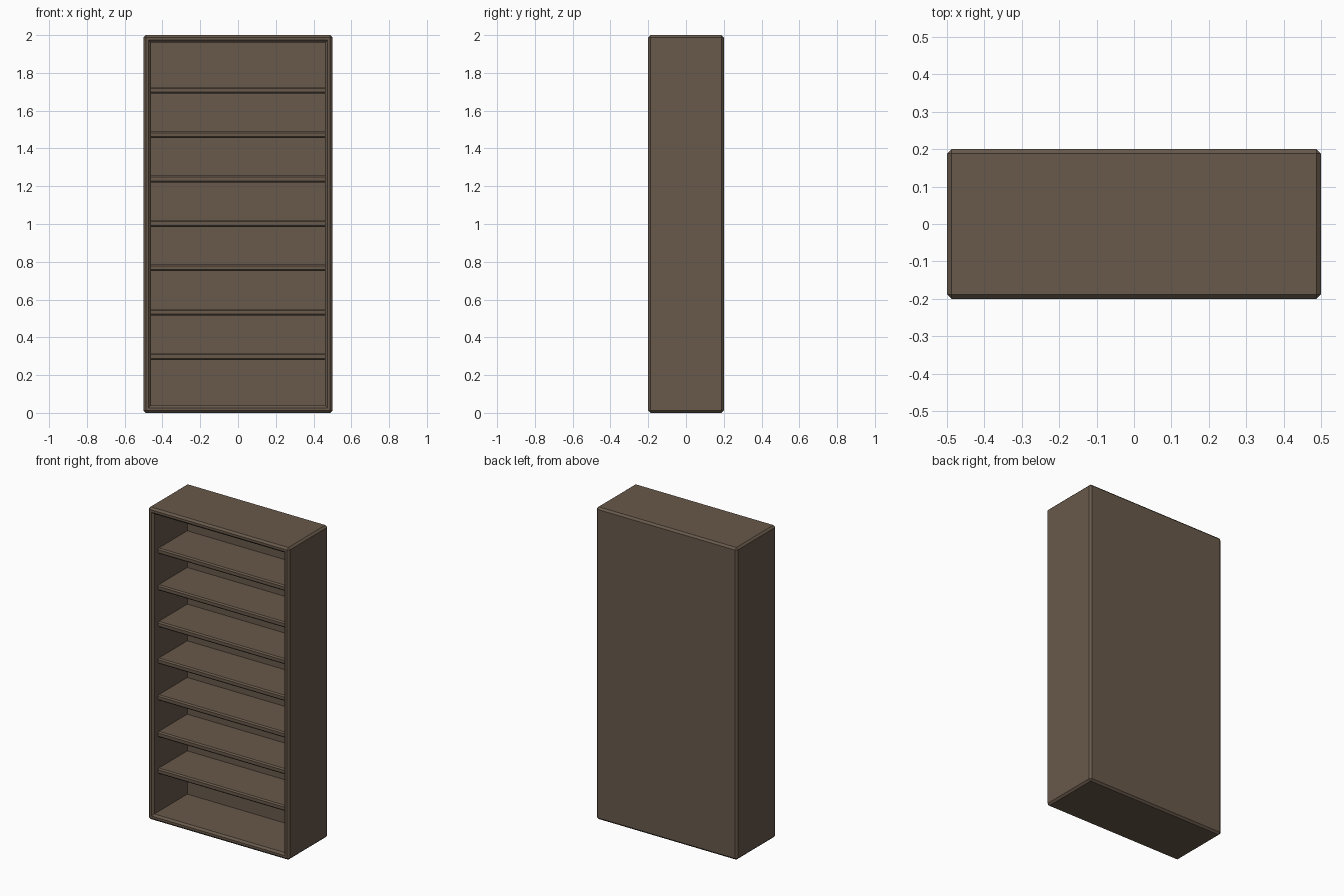
import bpy
import bmesh

if "Cube" in bpy.data.objects:
    bpy.data.objects.remove(bpy.data.objects["Cube"])

W, D, H = 1.0, 0.4, 2.0      # outer size
WALL = 0.055                 # panel thickness
BEVEL = 0.012
SHELVES, PITCH, THICK = 7, 0.235, 0.036

wood = bpy.data.materials.new("dark brown wood")
wood.use_nodes = True
colour = (0.138, 0.1, 0.07, 1)
wood.diffuse_color = colour
wood.node_tree.nodes["Principled BSDF"].inputs["Base Color"].default_value = colour


def box(bm, size, centre):
    verts = bmesh.ops.create_cube(bm, size=1)["verts"]
    bmesh.ops.scale(bm, vec=size, verts=verts)
    bmesh.ops.translate(bm, vec=centre, verts=verts)


def finish(name, bm, width):
    mesh = bpy.data.meshes.new(name)
    bm.to_mesh(mesh)
    bm.free()
    mesh.materials.append(wood)
    obj = bpy.data.objects.new(name, mesh)
    bpy.context.collection.objects.link(obj)
    bevel = obj.modifiers.new("edge_bevel", "BEVEL")
    bevel.width = width
    bevel.segments = 1
    bevel.limit_method = "WEIGHT"
    # Chamfer the convex edges only
    bm = bmesh.new()
    bm.from_mesh(mesh)
    weight = bm.edges.layers.float.new("bevel_weight_edge")
    for edge in bm.edges:
        edge[weight] = 1.0 if edge.calc_face_angle_signed() > 0.5 else 0.0
    bm.to_mesh(mesh)
    bm.free()
    return obj


# Cabinet: a block whose front face is inset and pushed in
bm = bmesh.new()
box(bm, (W, D, H), (0, 0, H / 2))
bm.normal_update()
front = [f for f in bm.faces if f.normal.y < -0.9]
bmesh.ops.inset_region(bm, faces=front, thickness=WALL)
back = bmesh.ops.extrude_face_region(bm, geom=front)["geom"]
bmesh.ops.delete(bm, geom=front, context="FACES_ONLY")
bmesh.ops.translate(bm, vec=(0, D - WALL, 0),
                    verts=[v for v in back if isinstance(v, bmesh.types.BMVert)])
bmesh.ops.recalc_face_normals(bm, faces=bm.faces)
finish("cabinet", bm, BEVEL)

# Shelves, set back from the front and let into the side and back panels
FRONT_Y, BACK_Y = -D / 2 + 0.05, D / 2 - WALL / 2
for i in range(SHELVES):
    z = H / 2 + 0.003 + (i - (SHELVES - 1) / 2) * PITCH
    bm = bmesh.new()
    box(bm, (W - WALL, BACK_Y - FRONT_Y, THICK), (0, (FRONT_Y + BACK_Y) / 2, z))
    finish(f"shelf_{i + 1}", bm, 0.008)
